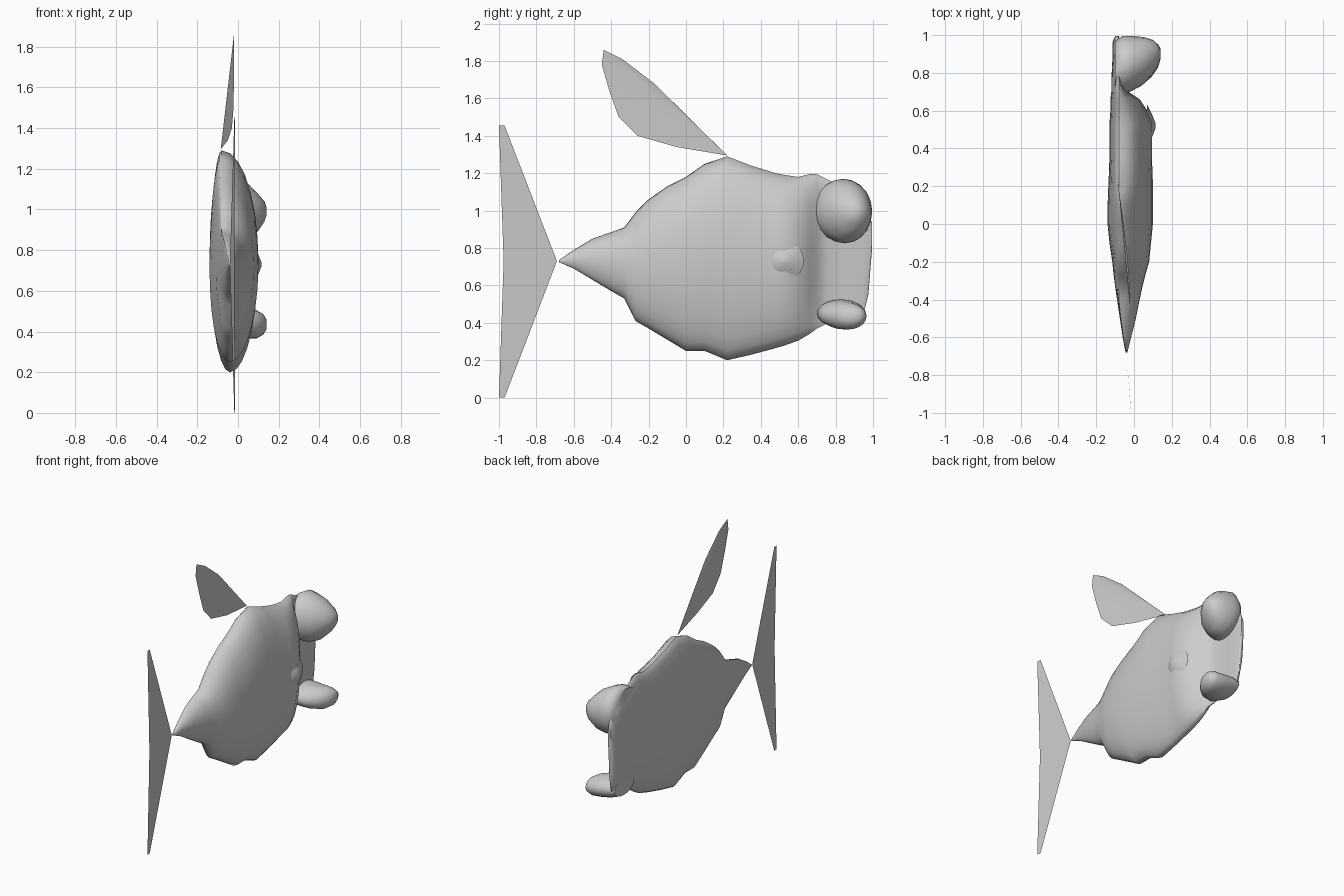
import bpy, bmesh, math

grey = bpy.data.materials.new("light grey")
grey.diffuse_color = (0.6, 0.6, 0.6, 1)


def finish(name, bm, angle=60):
    bmesh.ops.recalc_face_normals(bm, faces=bm.faces[:])
    me = bpy.data.meshes.new(name)
    bm.to_mesh(me)
    bm.free()
    ob = bpy.data.objects.new(name, me)
    bpy.context.collection.objects.link(ob)
    me.materials.append(grey)
    bpy.ops.object.select_all(action='DESELECT')
    ob.select_set(True)
    bpy.context.view_layer.objects.active = ob
    bpy.ops.object.shade_smooth_by_angle(angle=math.radians(angle))
    return ob


def loft(name, rings):
    """Skin a list of closed rings and cap both ends."""
    bm = bmesh.new()
    vs = [[bm.verts.new(p) for p in r] for r in rings]
    n = len(vs[0])
    for a, b in zip(vs, vs[1:]):
        for i in range(n):
            j = (i + 1) % n
            bm.faces.new((a[i], a[j], b[j], b[i]))
    bm.faces.new(vs[0])
    bm.faces.new(vs[-1])
    return finish(name, bm)


# Body stations: y, bottom z, top z, left x, right x
body = [
    (-0.68, 0.725, 0.735, -0.045, -0.035), (-0.60, 0.69, 0.79, -0.06, -0.015),
    (-0.50, 0.63, 0.85, -0.075, 0.01), (-0.40, 0.57, 0.885, -0.09, 0.03),
    (-0.33, 0.53, 0.91, -0.10, 0.045), (-0.27, 0.41, 0.99, -0.108, 0.06),
    (-0.20, 0.37, 1.06, -0.115, 0.08), (-0.10, 0.31, 1.13, -0.13, 0.09),
    (0.00, 0.25, 1.18, -0.14, 0.10), (0.10, 0.25, 1.25, -0.14, 0.10),
    (0.22, 0.20, 1.29, -0.135, 0.10), (0.35, 0.23, 1.24, -0.13, 0.095),
    (0.48, 0.265, 1.20, -0.13, 0.095), (0.53, 0.28, 1.19, -0.13, 0.10),
    (0.60, 0.305, 1.18, -0.125, 0.07), (0.66, 0.34, 1.195, -0.125, 0.03),
    (0.70, 0.37, 1.195, -0.12, -0.03), (0.76, 0.40, 1.165, -0.12, -0.06),
    (0.86, 0.40, 1.11, -0.115, -0.065), (0.95, 0.45, 1.03, -0.115, -0.07),
    (0.975, 0.55, 0.99, -0.11, -0.075), (0.995, 0.80, 0.93, -0.10, -0.08),
]
N = 28
rings = []
for y, zb, zt, xl, xr in body:
    ring = []
    for i in range(N):
        t = 2 * math.pi * i / N
        k = (1 + math.cos(t)) / 2
        z = zb + (zt - zb) * k
        mid = min(max(-0.04 - 0.04 * k, xl + 0.005), xr - 0.005)
        s = math.sin(t)
        ring.append((mid + (xr - mid if s > 0 else mid - xl) * s, y, z))
    rings.append(ring)
loft("body", rings)


# Head lobes: rings stacked sideways, each x, y centre, z centre, y radius, z radius
def lobe(name, sections, n=20):
    loft(name, [[(x, cy + ry * math.cos(2 * math.pi * i / n),
                  cz + rz * math.sin(2 * math.pi * i / n)) for i in range(n)]
                for x, cy, cz, ry, rz in sections])


lobe("upper_head_lobe", [
    (-0.10, 0.82, 1.00, 0.15, 0.15), (-0.06, 0.84, 1.00, 0.155, 0.17),
    (-0.01, 0.85, 0.99, 0.145, 0.165), (0.05, 0.865, 0.985, 0.125, 0.14),
    (0.10, 0.885, 0.985, 0.09, 0.09), (0.13, 0.895, 0.99, 0.05, 0.05),
    (0.14, 0.90, 0.99, 0.02, 0.02)])
lobe("lower_head_lobe", [
    (-0.10, 0.84, 0.46, 0.11, 0.06), (-0.04, 0.83, 0.45, 0.13, 0.075),
    (0.03, 0.845, 0.44, 0.12, 0.075), (0.09, 0.87, 0.435, 0.095, 0.07),
    (0.125, 0.89, 0.435, 0.065, 0.05), (0.14, 0.90, 0.435, 0.03, 0.025)])

# Small side bump
lobe("side_bump", [(0.07, 0.52, 0.73, 0.11, 0.11), (0.10, 0.52, 0.73, 0.05, 0.05),
                   (0.115, 0.52, 0.73, 0.01, 0.01)])


# Paper-thin fins: fans of triangles from the root
def fin(name, pts):
    bm = bmesh.new()
    v = [bm.verts.new(p) for p in pts]
    for a, b in zip(v[1:], v[2:]):
        bm.faces.new((v[0], a, b))
    finish(name, bm)


fin("tail_fin", [(-0.04, -0.69, 0.73), (-0.018, -0.97, 1.455), (-0.015, -1, 1.455),
                 (-0.017, -0.975, 0.73), (-0.015, -1, 0), (-0.018, -0.97, 0)])
fin("back_fin", [(-0.085, 0.22, 1.295), (-0.05, -0.05, 1.34), (-0.03, -0.26, 1.40),
                 (-0.022, -0.36, 1.50), (-0.02, -0.41, 1.64), (-0.02, -0.45, 1.78),
                 (-0.02, -0.44, 1.86), (-0.022, -0.34, 1.81), (-0.035, -0.17, 1.68),
                 (-0.055, 0.0, 1.51)])
